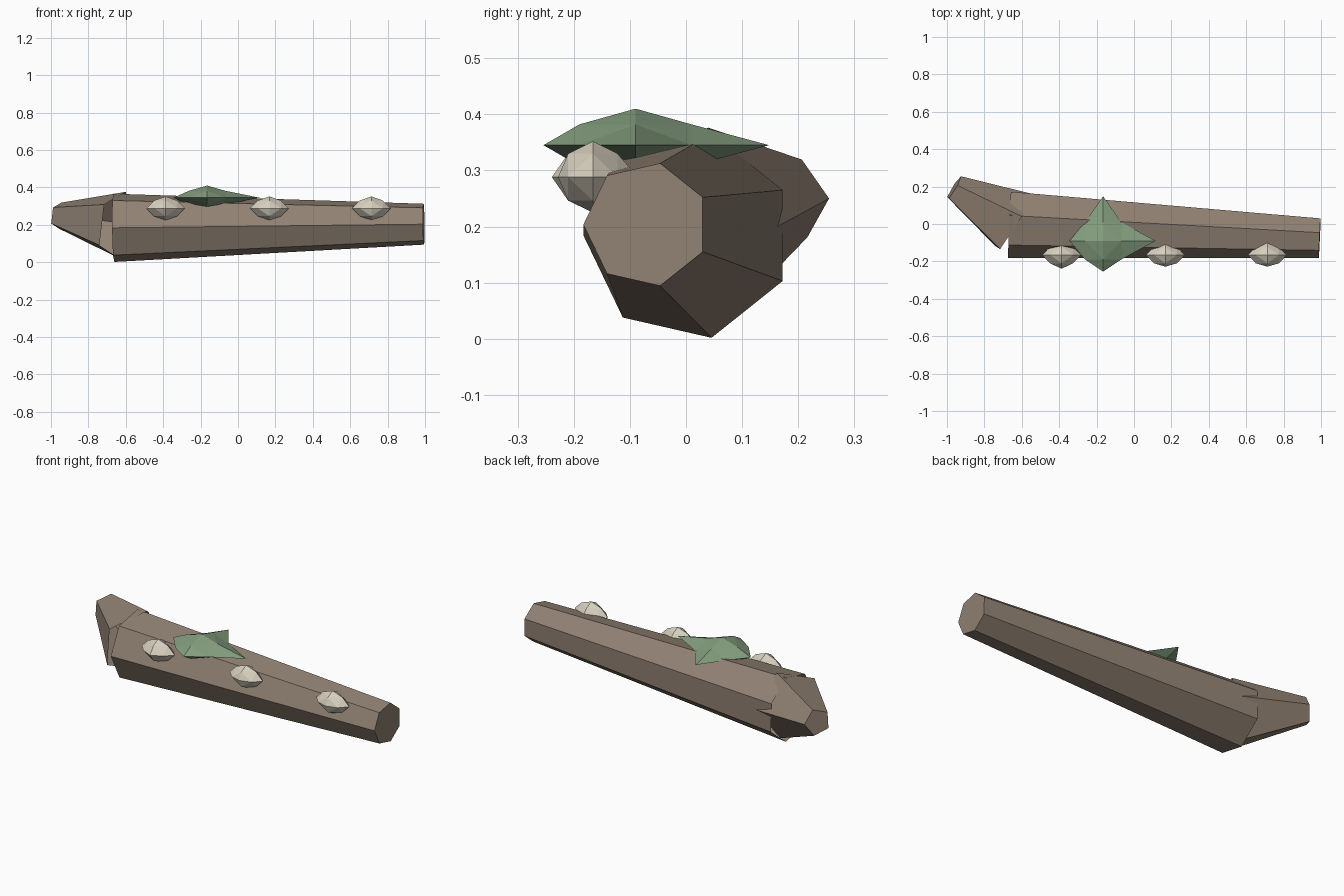
import bpy, bmesh
from math import cos, sin, tau
from mathutils import Vector
from itertools import product

if "Cube" in bpy.data.objects:
    bpy.data.objects.remove(bpy.data.objects["Cube"])


def material(name, rgb):
    m = bpy.data.materials.new(name)
    m.diffuse_color = (*rgb, 1)
    m.use_nodes = True
    m.node_tree.nodes["Principled BSDF"].inputs["Base Color"].default_value = m.diffuse_color
    return m


BARK = material("bark", (0.28, 0.22, 0.17))
MOSS = material("moss", (0.23, 0.34, 0.21))
FUNGUS = material("fungus", (0.68, 0.63, 0.52))


def finish(name, bm, mat):
    mesh = bpy.data.meshes.new(name)
    bm.to_mesh(mesh)
    bm.free()
    mesh.materials.append(mat)
    obj = bpy.data.objects.new(name, mesh)
    bpy.context.collection.objects.link(obj)


def limb(name, base, r0, tip, r1, sides):
    """Tapered faceted limb, open at the buried base and capped at the tip."""
    base, tip = Vector(base), Vector(tip)
    d = (tip - base).normalized()
    h = d.cross(Vector((0, 0, 1))).normalized()
    v = h.cross(d)
    bm = bmesh.new()
    a, b = [[bm.verts.new(c + r * (h * cos(tau * i / sides) + v * sin(tau * i / sides)))
             for i in range(sides)] for c, r in ((base, r0), (tip, r1))]
    for i in range(sides):
        j = (i + 1) % sides
        bm.faces.new((a[i], b[i], b[j], a[j]))
    bm.faces.new(b[::-1])
    finish(name, bm, BARK)


def clump(name, centre, plus, minus, mid, mat):
    """Once-divided octahedron: six tips of given reach, twelve shared edge points."""
    bm = bmesh.new()
    verts = {}
    for s in product((-1, 0, 1), repeat=3):
        n = sum(map(abs, s))
        if n in (1, 2):
            reach = [(plus[k] if s[k] > 0 else minus[k]) if n == 1 else mid[k] for k in range(3)]
            verts[s] = bm.verts.new([centre[k] + s[k] * reach[k] for k in range(3)])
    for x, y, z in product((-1, 1), repeat=3):
        X, Y, Z = (x, 0, 0), (0, y, 0), (0, 0, z)
        XY, YZ, XZ = (x, y, 0), (0, y, z), (x, 0, z)
        for tri in ((X, XY, XZ), (XY, Y, YZ), (XZ, YZ, Z), (XY, YZ, XZ)):
            f = [verts[k] for k in tri]
            bm.faces.new(f if x * y * z > 0 else f[::-1])
    finish(name, bm, mat)


# Fallen log and the bent end piece
limb("log", (-0.665, 0.004, 0.184), 0.187, (0.993, -0.071, 0.2035), 0.112, 7)
limb("broken_branch", (-0.65, 0.003, 0.2), 0.187, (-0.963, 0.192, 0.25), 0.0735, 5)

# Moss patch on top
clump("moss_patch", (-0.165, -0.09, 0.345), (0.28, 0.238, 0.065), (0.18, 0.164, 0.055),
      (0.097, 0.1, 0.037), MOSS)

# Fungus growths along the front
for i, (x, front) in enumerate(((-0.387, 0.073), (0.168, 0.062), (0.713, 0.062))):
    clump(f"fungus_{i + 1}", (x, -0.166, 0.288), (0.104, 0.08, 0.064), (0.104, front, 0.063),
          (0.062, 0.044, 0.042), FUNGUS)
